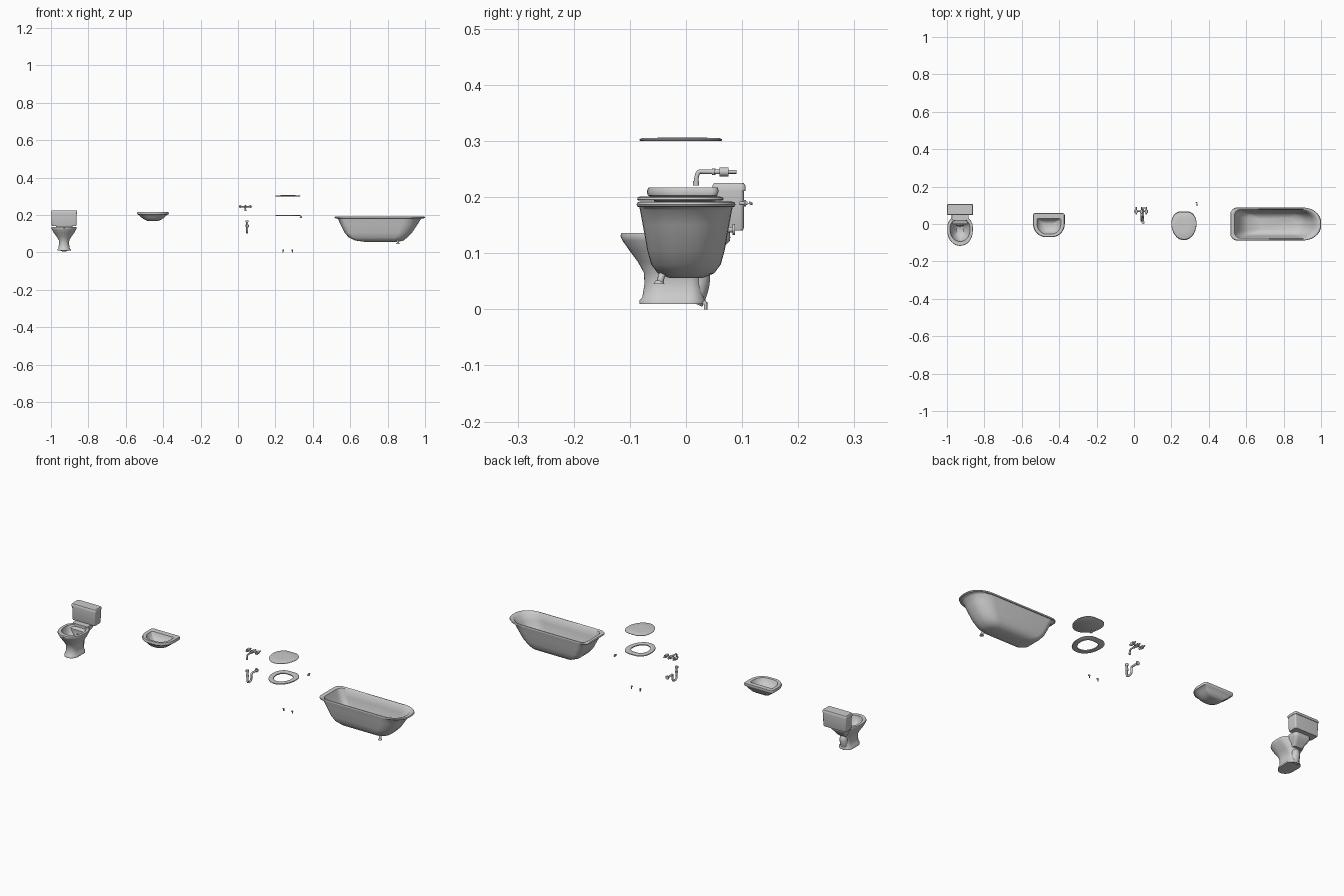
import bpy, bmesh, math
from mathutils import Vector


def finish(name, bm, angle=45):
    bmesh.ops.recalc_face_normals(bm, faces=bm.faces)
    me = bpy.data.meshes.new(name)
    bm.to_mesh(me)
    bm.free()
    ob = bpy.data.objects.new(name, me)
    bpy.context.collection.objects.link(ob)
    bpy.ops.object.select_all(action='DESELECT')
    ob.select_set(True)
    bpy.context.view_layer.objects.active = ob
    bpy.ops.object.shade_smooth_by_angle(angle=math.radians(angle))
    return ob


def outline(u0, u1, v, r0, r1, k=8):
    """Rounded outline, symmetric in v; r0 and r1 are elliptical corner radii of each end."""
    pts = []
    for quad, (u, s, r) in enumerate(((u1, 1, r1), (u0, 1, r0), (u0, -1, r0), (u1, -1, r1))):
        du = -1 if u == u1 else 1
        for i in range(k + 1):
            a = math.pi / 2 * (quad + i / k)
            pts.append((u + du * r[0] + r[0] * math.cos(a), s * (v - r[1]) + r[1] * math.sin(a)))
    return pts


def loft(name, rings, end0, end1, along='x', offset=0, closed=False, angle=45):
    """rings: (u0, u1, half_width, z); end radii are multiples of the half width."""
    bm = bmesh.new()
    loops = []
    for u0, u1, v, z in rings:
        pts = outline(u0, u1, v, (v * end0[0], v * end0[1]), (v * end1[0], v * end1[1]))
        loops.append([bm.verts.new((p, q + offset, z) if along == 'x' else (q + offset, p, z))
                      for p, q in pts])
    n = len(loops[0])
    pairs = list(zip(loops, loops[1:])) + ([(loops[-1], loops[0])] if closed else [])
    for a, b in pairs:
        for i in range(n):
            j = (i + 1) % n
            bm.faces.new((a[i], a[j], b[j], b[i]))
    if not closed:
        bm.faces.new(loops[0])
        bm.faces.new(loops[-1])
    return finish(name, bm, angle)


def cyl(name, a, b, r, r2=None, seg=20):
    a, b = Vector(a), Vector(b)
    bm = bmesh.new()
    bmesh.ops.create_cone(bm, cap_ends=True, segments=seg, radius1=r,
                          radius2=r if r2 is None else r2, depth=(b - a).length)
    m = (b - a).to_track_quat('Z', 'Y').to_matrix().to_4x4()
    m.translation = (a + b) / 2
    bm.transform(m)
    return finish(name, bm)


def tube(name, pts, r):
    cu = bpy.data.curves.new(name, 'CURVE')
    cu.dimensions = '3D'
    cu.bevel_depth = r
    cu.bevel_resolution = 4
    cu.use_fill_caps = True
    sp = cu.splines.new('NURBS')
    sp.points.add(len(pts) - 1)
    for p, c in zip(sp.points, pts):
        p.co = (*c, 1)
    sp.order_u = 3
    sp.use_endpoint_u = True
    sp.resolution_u = 6
    ob = bpy.data.objects.new(name, cu)
    bpy.context.collection.objects.link(ob)
    return ob


# Toilet: bowl and pedestal, rear neck, trapway, tank and lid
TX = -0.93
loft("toilet_bowl", [
    (-.083, .035, .036, .009), (-.083, .035, .036, .016), (-.078, .033, .031, .021),
    (-.074, .030, .027, .045), (-.075, .030, .028, .065), (-.086, .035, .040, .085),
    (-.101, .040, .055, .105), (-.113, .042, .064, .122), (-.117, .044, .068, .131),
    (-.115, .043, .067, .136), (-.094, .028, .053, .136), (-.092, .025, .051, .125),
    (-.078, .005, .036, .095), (-.055, -.015, .018, .075)],
    (1.15, 1), (.85, .95), 'y', TX)
loft("toilet_neck", [(.0, .045, .024, .085), (.0, .062, .033, .105), (.0, .078, .043, .122),
                     (.02, .079, .045, .128), (.02, .078, .044, .142)],
     (.2, .2), (.4, .4), 'y', TX)
tube("toilet_trapway", [(TX, -.01, .085), (TX, .022, .075), (TX, .022, .04), (TX, .01, .013)], .021)
loft("toilet_tank", [(.052, .101, .064, .14), (.050, .103, .066, .145), (.050, .103, .068, .211)],
     (.1, .1), (.1, .1), 'y', TX)
loft("tank_lid", [(.047, .106, .070, .211), (.047, .106, .070, .220), (.050, .103, .067, .225)],
     (.1, .1), (.1, .1), 'y', TX)

# Wash basin
loft("sink", [
    (-.028, .030, .030, .169), (-.043, .040, .048, .177), (-.054, .047, .064, .189),
    (-.062, .052, .074, .200), (-.068, .056, .083, .203), (-.070, .058, .085, .210),
    (-.067, .057, .082, .217), (-.054, .030, .064, .216), (-.050, .027, .060, .207),
    (-.037, .017, .045, .186), (-.020, .003, .022, .179)],
    (.85, .8), (.14, .14), 'y', -.455)

# Mixer tap with two valves
FX, FZ = .040, .245
tube("tap_spout", [(FX, .018, .222), (FX, .018, .246), (FX, .034, FZ), (FX, .068, FZ)], .004)
cyl("spout_tip", (FX, .018, .221), (FX, .018, .229), .0055)
cyl("spout_collar", (FX, .046, FZ), (FX, .053, FZ), .006)
cyl("tap_crossbar", (.010, .068, FZ), (.070, .068, FZ), .0045)
for label, x in (("left", .012), ("right", .066), ("middle", FX)):
    cyl(label + "_valve_body", (x, .060, FZ), (x, .076, FZ), .008)
    cyl(label + "_valve_pipe", (x, .076, FZ), (x, .090, FZ), .0035)
for label, x in (("left", .012), ("right", .066)):
    cyl(label + "_tap_stem", (x, .050, FZ), (x, .060, FZ), .004)

# Drain pipe with bend to the wall
PX = .049
tube("drain_trap", [(PX, .008, .17), (PX, .008, .13), (PX, .008, .105), (PX, .040, .105),
                    (PX, .040, .125), (PX, .040, .142), (PX, .055, .142), (PX, .085, .142)], .005)
cyl("drain_flange", (PX, .008, .163), (PX, .008, .172), .008)
cyl("drain_nut", (PX, .008, .138), (PX, .008, .146), .007)
cyl("drain_wall_plate", (PX, .083, .142), (PX, .087, .142), .010)

# Separate toilet seat and lid
EGG0, EGG1 = (1.3, 1), (.9, .72)
loft("seat", [(-.087, .067, .067, .196), (-.086, .066, .066, .1995), (-.082, .060, .062, .201),
              (-.063, .040, .046, .201), (-.060, .037, .043, .199), (-.060, .037, .043, .194),
              (-.085, .065, .065, .194)], EGG0, EGG1, 'y', .267, closed=True)
loft("seat_lid", [(-.080, .062, .064, .2995), (-.083, .064, .067, .301), (-.083, .064, .067, .303),
                  (-.078, .060, .063, .305), (-.04, .03, .03, .306)], EGG0, EGG1, 'y', .267)

# Seat hinges
for label, x in (("left", .241), ("right", .291)):
    cyl(label + "_hinge_post", (x, .035, 0), (x, .035, .013), .003, seg=12)
    cyl(label + "_hinge_pin", (x - .004, .033, .012), (x + .004, .033, .012), .0035, seg=12)

# Flush lever
cyl("lever_stem", (.337, .095, .189), (.337, .110, .189), .003)
cyl("lever_boss", (.337, .103, .189), (.337, .107, .189), .006)
tube("lever_arm", [(.337, .112, .190), (.337, .116, .189), (.330, .1165, .188)], .0025)

# Bath tub with rolled rim
loft("bath", [
    (.680, .855, .030, .056), (.625, .885, .050, .064), (.592, .905, .062, .080),
    (.570, .930, .069, .105), (.548, .960, .077, .150), (.535, .977, .082, .177),
    (.530, .985, .083, .182), (.518, .997, .087, .183), (.515, 1.00, .088, .187),
    (.518, .997, .086, .191), (.527, .988, .081, .192), (.537, .977, .076, .188),
    (.552, .955, .071, .150), (.580, .925, .062, .100), (.610, .895, .053, .078),
    (.670, .860, .032, .067)], (.42, .42), (1.1, .88))

# Claw foot of the bath
tube("bath_foot_leg", [(.842, -.036, .066), (.852, -.042, .064), (.856, -.045, .055),
                       (.855, -.046, .048)], .006)
cyl("bath_foot_pad", (.855, -.048, .045), (.855, -.048, .051), .010, .006)
